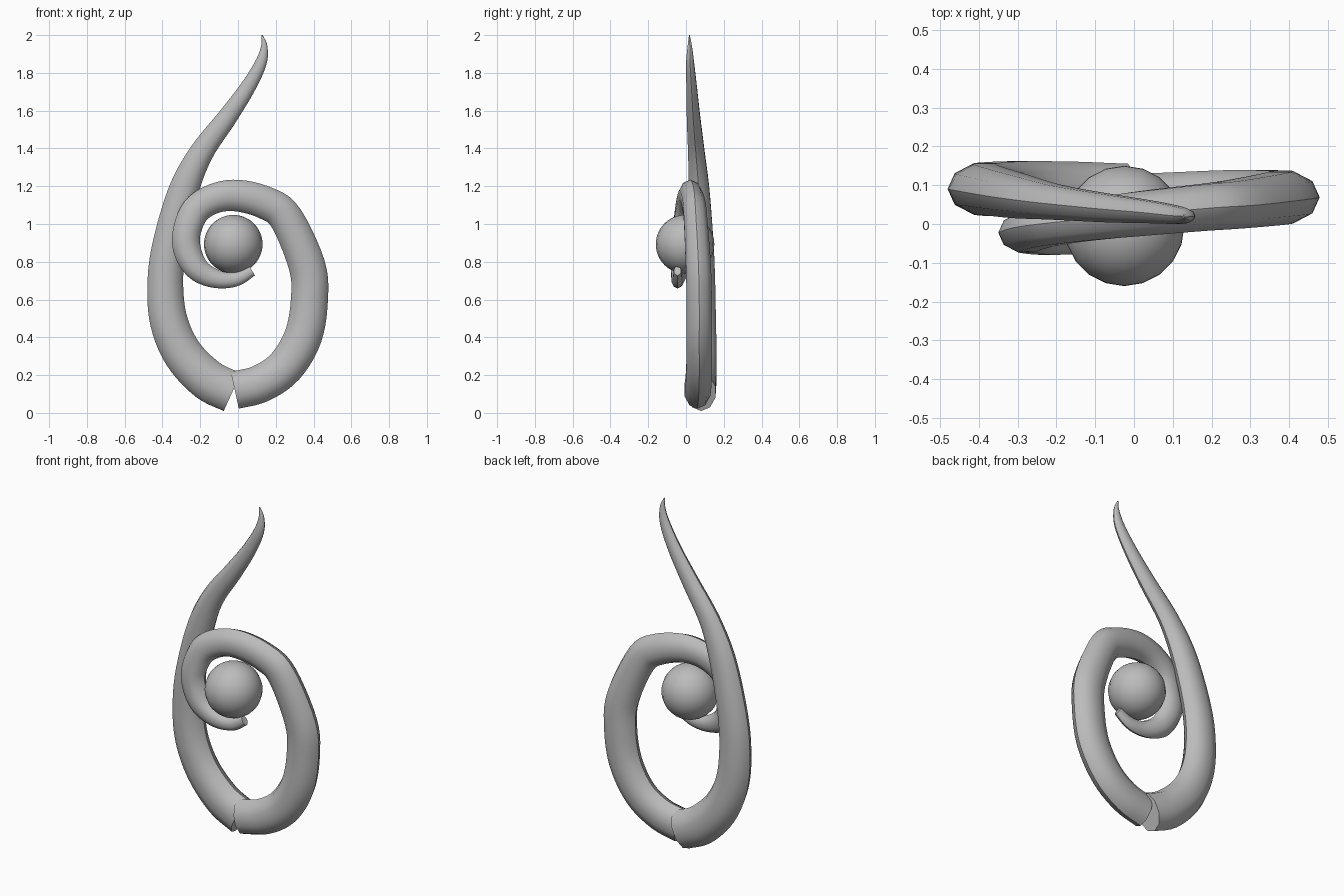
import bpy, bmesh
from math import cos, sin, tau
from mathutils import Vector

cube = bpy.data.objects.get("Cube")
if cube:
    bpy.data.objects.remove(cube)

SIDES = 10      # sides of each tube
STEPS = 5       # rings between two path points
FLATTEN = 0.72  # tube depth relative to its width

grey = bpy.data.materials.new("plain grey")
grey.use_nodes = True
colour = (0.5, 0.5, 0.5, 1)
grey.diffuse_color = colour
grey.node_tree.nodes["Principled BSDF"].inputs["Base Color"].default_value = colour


def smooth_path(points):
    """Pass a smooth curve through (x, y, z, half width) points."""
    pts = [Vector(p) for p in points]
    pts = [2 * pts[0] - pts[1]] + pts + [2 * pts[-1] - pts[-2]]
    path = []
    for a, b, c, d in zip(pts, pts[1:], pts[2:], pts[3:]):
        for i in range(STEPS):
            t = i / STEPS
            path.append(b + (c - a) * t / 2
                        + (a - b * 2.5 + c * 2 - d / 2) * t ** 2
                        + (b * 3 - a - c * 3 + d) * t ** 3 / 2)
    return path + [pts[-2]]


def finish(name, bm):
    bmesh.ops.recalc_face_normals(bm, faces=bm.faces)
    mesh = bpy.data.meshes.new(name)
    bm.to_mesh(mesh)
    bm.free()
    mesh.materials.append(grey)
    obj = bpy.data.objects.new(name, mesh)
    bpy.context.collection.objects.link(obj)
    bpy.ops.object.select_all(action="DESELECT")
    obj.select_set(True)
    bpy.context.view_layer.objects.active = obj
    bpy.ops.object.shade_smooth_by_angle(angle=tau / 8)


def tapered_tube(name, points):
    """Sweep a flattened ring along a path, with flat end caps."""
    path = smooth_path(points)
    bm = bmesh.new()
    rings = []
    for i, p in enumerate(path):
        along = path[min(i + 1, len(path) - 1)] - path[max(i - 1, 0)]
        across = Vector((along.z, 0, -along.x)).normalized() * p.w
        depth = Vector((0, p.w * FLATTEN, 0))
        rings.append([bm.verts.new(p.xyz + across * cos(tau * k / SIDES)
                                   + depth * sin(tau * k / SIDES))
                      for k in range(SIDES)])
    for r, s in zip(rings, rings[1:]):
        for k in range(SIDES):
            n = (k + 1) % SIDES
            bm.faces.new((r[k], r[n], s[n], s[k]))
    bm.faces.new(rings[0])
    bm.faces.new(rings[-1])
    finish(name, bm)


# Tall horn: rises on the right side and tapers to a hooked tip
tapered_tube("tall_horn", [
    (-.03, .08, .11, .11), (-.16, .085, .175, .11), (-.29, .09, .31, .105),
    (-.365, .09, .48, .1), (-.385, .09, .67, .095), (-.365, .085, .88, .09),
    (-.29, .07, 1.17, .08), (-.195, .055, 1.375, .064), (-.06, .04, 1.56, .052),
    (.05, .03, 1.72, .041), (.12, .022, 1.85, .031), (.139, .02, 1.94, .017),
    (.128, .018, 2, .003)])

# Curled horn: rises on the left side and spirals inward around the ball
tapered_tube("curled_horn", [
    (-.017, .06, .12, .1), (.12, .065, .155, .1), (.25, .07, .245, .1),
    (.345, .07, .405, .1), (.378, .07, .6, .098), (.365, .065, .78, .097),
    (.255, .05, 1.03, .09), (.15, .04, 1.11, .087), (0, .025, 1.15, .084),
    (-.125, .01, 1.135, .079), (-.225, -.005, 1.07, .077),
    (-.272, -.02, .955, .074), (-.268, -.025, .86, .073),
    (-.225, -.035, .773, .065), (-.16, -.04, .725, .055),
    (-.08, -.045, .703, .044), (0, -.045, .71, .036), (.075, -.045, .752, .028)])

# Ball held in the curl
ball = bmesh.new()
bmesh.ops.create_uvsphere(ball, u_segments=20, v_segments=24, radius=.155)
bmesh.ops.translate(ball, verts=ball.verts, vec=(-.025, -.005, .893))
finish("ball", ball)
